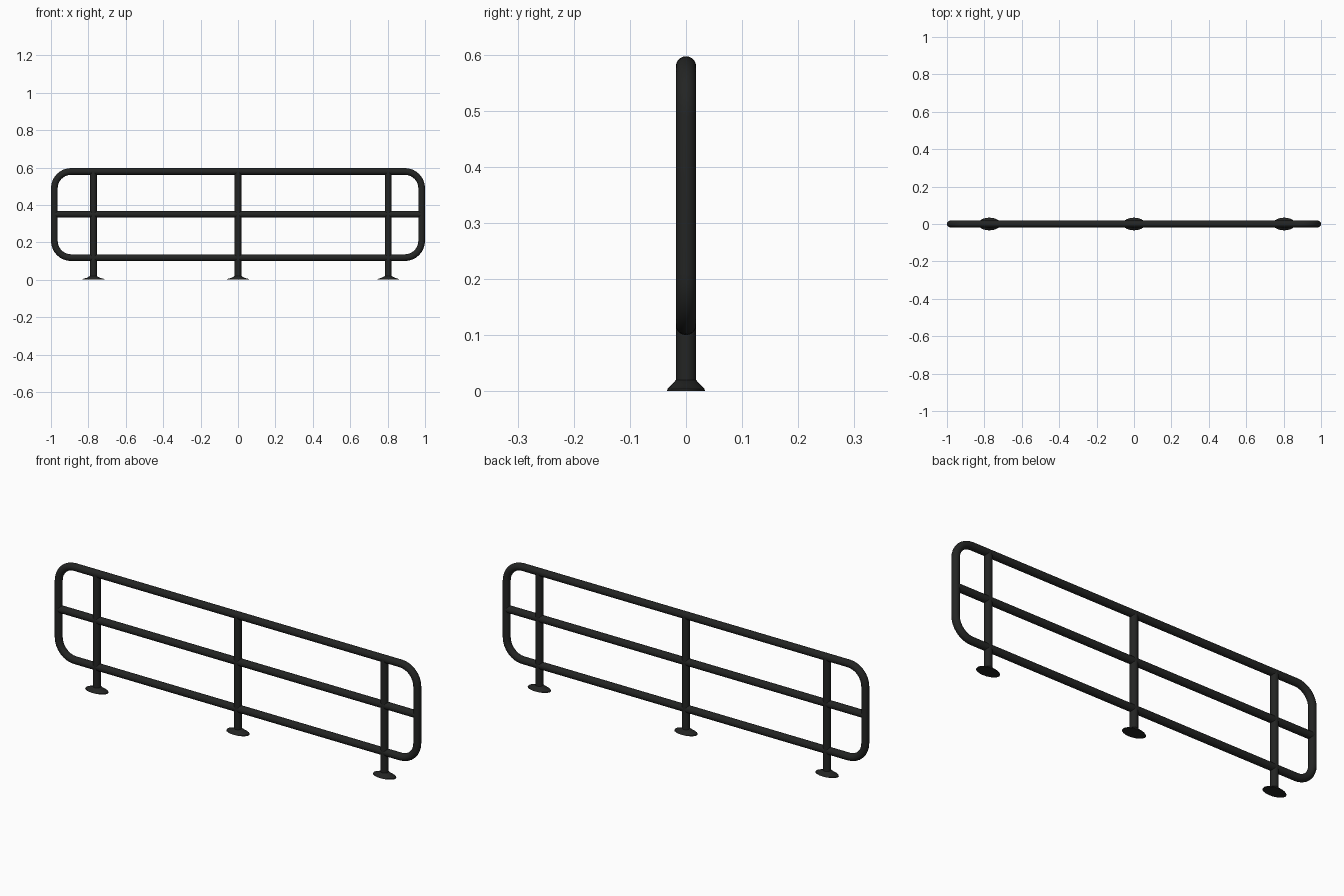
import bpy, bmesh
from math import sin, cos, pi, radians
from mathutils import Vector

if "Cube" in bpy.data.objects:
    bpy.data.objects.remove(bpy.data.objects["Cube"])

R = 0.018       # tube radius
SIDES = 20

mat = bpy.data.materials.new("black_metal")
mat.diffuse_color = (0.017, 0.018, 0.017, 1)
mat.use_nodes = True
mat.node_tree.nodes["Principled BSDF"].inputs["Base Color"].default_value = mat.diffuse_color


def loft(name, rings, closed=False):
    """Skin a list of vertex rings into a smooth-shaded object."""
    bm = bmesh.new()
    vr = [[bm.verts.new(p) for p in ring] for ring in rings]
    n, m = len(vr), len(vr[0])
    for i in range(n if closed else n - 1):
        a, b = vr[i], vr[(i + 1) % n]
        for j in range(m):
            k = (j + 1) % m
            bm.faces.new((a[j], a[k], b[k], b[j]))
    if not closed:
        bm.faces.new(vr[0])
        bm.faces.new(vr[-1])
    bmesh.ops.recalc_face_normals(bm, faces=bm.faces)
    me = bpy.data.meshes.new(name)
    bm.to_mesh(me)
    bm.free()
    ob = bpy.data.objects.new(name, me)
    bpy.context.collection.objects.link(ob)
    me.materials.append(mat)
    bpy.ops.object.select_all(action='DESELECT')
    ob.select_set(True)
    bpy.context.view_layer.objects.active = ob
    bpy.ops.object.shade_smooth_by_angle(angle=radians(35))
    return ob


def ring(c, u, v, ru=R, rv=R):
    """Ellipse of points around c in the plane of u and v."""
    c, u, v = Vector(c), Vector(u), Vector(v)
    return [c + u * ru * cos(2 * pi * j / SIDES) + v * rv * sin(2 * pi * j / SIDES)
            for j in range(SIDES)]


X, Y, Z = (1, 0, 0), (0, 1, 0), (0, 0, 1)

# rounded rectangular outer frame
TOP, BOT, HALF, CR, SEG = 0.579, 0.118, 0.982, 0.09, 8
corners = [(HALF - CR, TOP - CR), (CR - HALF, TOP - CR),
           (CR - HALF, BOT + CR), (HALF - CR, BOT + CR)]
frame = []
for q, (cx, cz) in enumerate(corners):
    for i in range(SEG + 1):
        a = (q + i / SEG) * pi / 2
        n = (cos(a), 0, sin(a))
        frame.append(ring((cx + CR * n[0], 0, cz + CR * n[2]), n, Y))
loft("outer_frame", frame, closed=True)

# middle rail
loft("middle_rail", [ring((x, 0, 0.35), Y, Z) for x in (-HALF, HALF)])

# posts with flared oval feet
foot = [(0, 0.06, 0.034), (0.004, 0.057, 0.033), (0.011, 0.034, 0.026),
        (0.02, R, R)]
for side, x in (("left", -0.773), ("middle", 0), ("right", 0.803)):
    loft(side + "_post", [ring((x, 0, z), X, Y) for z in (0.01, TOP)])
    loft(side + "_foot", [ring((x, 0, z), X, Y, a, b) for z, a, b in foot])
